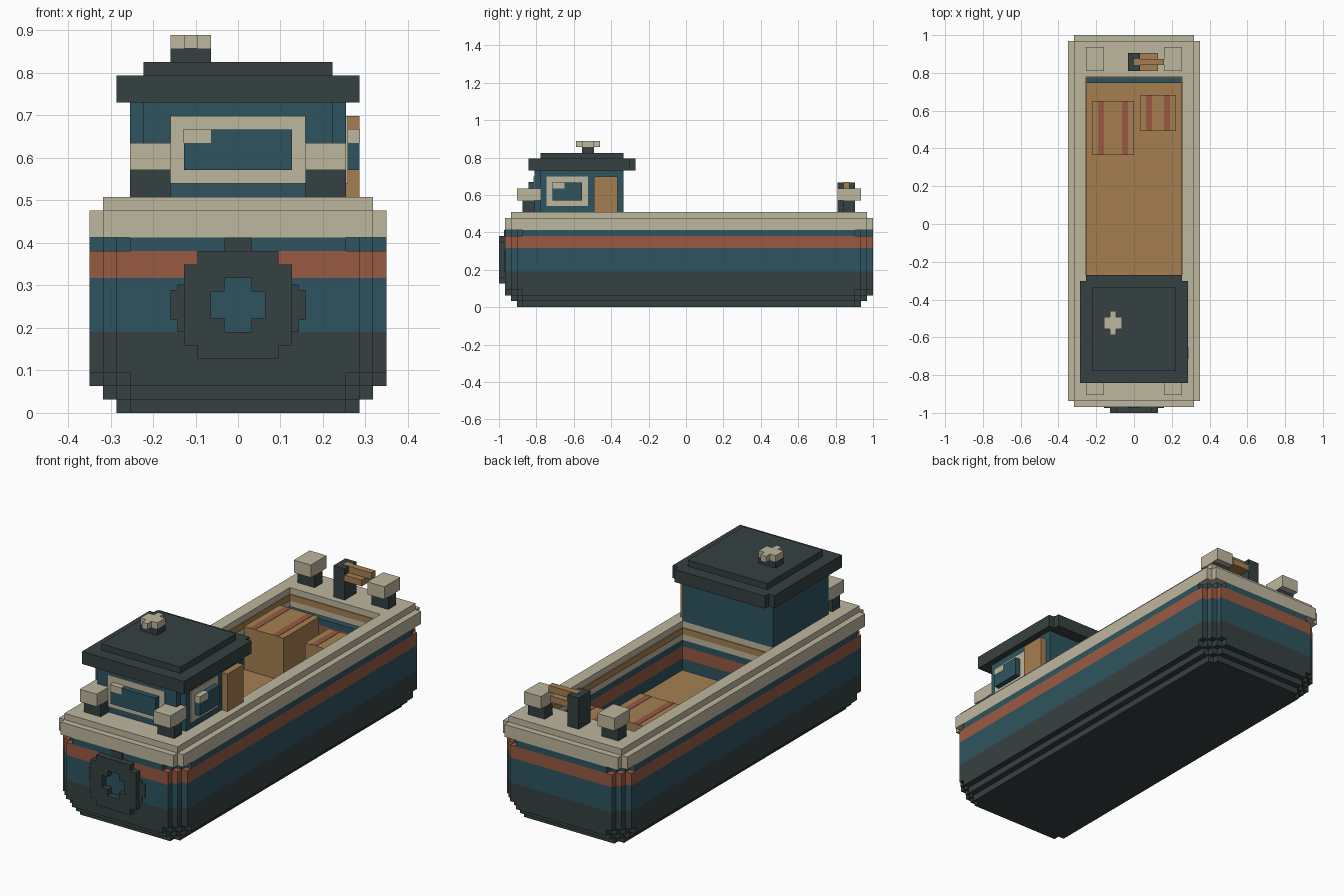
import bpy, bmesh

if "Cube" in bpy.data.objects:
    bpy.data.objects.remove(bpy.data.objects["Cube"])

V = 2 / 63   # size of one block; every dimension below is in blocks
T = 0.15     # thickness of painted plates


def material(name, rgb):
    lin = [((c / 255 + 0.055) / 1.055) ** 2.4 for c in rgb] + [1]
    m = bpy.data.materials.new(name)
    m.use_nodes = True
    m.diffuse_color = lin
    m.node_tree.nodes["Principled BSDF"].inputs["Base Color"].default_value = lin
    return m


CREAM = material("cream", (190, 183, 158))
TEAL = material("teal", (46, 84, 94))
DARK = material("charcoal", (54, 65, 65))
RED = material("rust red", (152, 90, 66))
WOOD = material("wood", (165, 127, 81))


def finish(name, bm, mat):
    bmesh.ops.recalc_face_normals(bm, faces=bm.faces)
    bmesh.ops.scale(bm, vec=(V, V, V), verts=bm.verts)
    mesh = bpy.data.meshes.new(name)
    bm.to_mesh(mesh)
    bm.free()
    mesh.materials.append(mat)
    bpy.context.collection.objects.link(bpy.data.objects.new(name, mesh))


def boxes(name, mat, *limits):
    """One object made of boxes given as (x0, x1, y0, y1, z0, z1)."""
    bm = bmesh.new()
    for x0, x1, y0, y1, z0, z1 in limits:
        for v in bmesh.ops.create_cube(bm, size=1)["verts"]:
            v.co = (x1 if v.co.x > 0 else x0,
                    y1 if v.co.y > 0 else y0,
                    z1 if v.co.z > 0 else z0)
    finish(name, bm, mat)


def stepped(y0, y1, front, back=None):
    """Plan outline whose half width grows row by row from each end."""
    def side(y, steps, d):
        pts = []
        for i, h in enumerate(steps):
            pts.append((h, y + d * i))
            if i < len(steps) - 1:
                pts.append((h, y + d * (i + 1)))
        return pts
    right = side(y0, front, 1) + side(y1, back or front, -1)[::-1]
    return right + [(-x, y) for x, y in reversed(right)]


def prism(name, mat, z0, z1, outline, hole=None):
    """Extruded plan outline, optionally with an opening."""
    bm = bmesh.new()
    if hole:
        for loop in (outline, hole):
            vs = [bm.verts.new((x, y, z0)) for x, y in loop]
            for a, b in zip(vs, vs[1:] + vs[:1]):
                bm.edges.new((a, b))
        bmesh.ops.triangle_fill(bm, use_beauty=True, edges=bm.edges[:], normal=(0, 0, 1))
    else:
        bm.faces.new([bm.verts.new((x, y, z0)) for x, y in outline])
    ext = bmesh.ops.extrude_face_region(bm, geom=bm.faces[:], use_keep_orig=True)["geom"]
    for v in ext:
        if isinstance(v, bmesh.types.BMVert):
            v.co.z = z1
    finish(name, bm, mat)


# Hull: stacked bands with rounded block corners, hollow above the hold floor
F, B = -30.5, 31.5
HOLD = stepped(-10.5, 23.5, [8])
OPENING = stepped(-10.5, 24.5, [8])
prism("hull_bottom", DARK, 0, 1, stepped(F + 2, B - 2, [8, 9]))
prism("hull_bilge_lower", DARK, 1, 2, stepped(F + 1, B - 1, [8, 9, 10]))
prism("hull_bilge_upper", DARK, 2, 3, stepped(F, B, [8, 9, 10, 11]))
MID = stepped(F, B, [9, 10, 11])
prism("hull_dark_band", DARK, 3, 6, MID)
prism("hull_teal_band", TEAL, 6, 8, MID)
prism("hull_hold_band", TEAL, 8, 10, MID, HOLD)
prism("hull_red_stripe", RED, 10, 12, MID, HOLD)
prism("hull_upper_band", TEAL, 12, 13, stepped(F, B, [8, 9, 10, 11]), HOLD)
prism("gunwale", CREAM, 13, 15, stepped(F, B, [10, 11]), OPENING)
prism("deck", CREAM, 15, 16, stepped(F + 1, B - 1, [10]), OPENING)
prism("hold_trim", WOOD, 14, 15, OPENING, stepped(-10.5 + T, 24.5 - T, [8 - T]))
boxes("hold_floor", WOOD, (-8, 8, -10.5, 23.5, 8, 8 + T))

# Cargo crates with straps over the lids
for name, x0, x1, y0, y1, z in (("large_crate", -7, 0, 11.5, 20.5, 15),
                                ("small_crate", 1, 7, 15.5, 21.5, 13)):
    boxes(name, WOOD, (x0, x1, y0, y1, 8, z))
    boxes(name + "_straps", RED, *[(x, x + 1, y0, y1, z, z + T / 3)
                                   for x in (x0 + 1, x1 - 2)])

# Cabin
prism("cabin", TEAL, 16, 23, stepped(-25.5, -10.5, [7, 8], [8]))
prism("roof", DARK, 23, 25, stepped(-26.5, -8.5, [9], [8, 9]))
prism("roof_top", DARK, 25, 26, stepped(-24.5, -10.5, [7]))
boxes("front_window_frame", CREAM, (-5, 5, -25.5 - T, -25.4, 17, 22))
boxes("front_window", TEAL, (-4, 4, -26.5, -25.5, 18, 21))
boxes("front_window_glint", CREAM, (-4 - T / 3, -2, -26.5 - T / 3, -25.6, 20, 21 + T / 3))
boxes("side_window_frame", CREAM, (7.9, 8 + T, -23.5, -16.5, 17, 22))
boxes("side_window", TEAL, (8, 9, -22.5, -17.5, 18, 21))
boxes("side_window_glint", CREAM, (8.1, 9 + T / 3, -22.5 - T / 3, -20.5, 20, 21 + T / 3))
boxes("door", WOOD, (8, 9, -15.5, -11.5, 16, 22))

# Roof lamp
boxes("lamp_stem", DARK, (-5, -2, -17.5, -15.5, 26, 27))
boxes("lamp_head", CREAM, (-5, -2, -17.5, -15.5, 27, 28),
      (-4, -3, -18.5, -17.5, 27, 28), (-4, -3, -15.5, -14.5, 27, 28))

# Four mooring bollards
for end, y in (("front", -28.5), ("rear", 25.5)):
    for label, x in (("right", -8), ("left", 5)):
        boxes(f"{end}_{label}_bollard_post", DARK, (x, x + 3, y + 1, y + 3, 16, 18))
        boxes(f"{end}_{label}_bollard_cap", CREAM, (x, x + 3, y, y + 4, 18, 20))

# Tiller on the rear deck
boxes("tiller_post", DARK, (-1, 1, 25.5, 28.5, 16, 21))
boxes("tiller_handle", WOOD, (1, 4, 25.5, 28.5, 19, 20),
      (0, 5, 26.5, 27.5, 20, 21 + T / 3))

# Bow fender: a tyre with a cross-shaped hole
tyre = [(-3, 3, 4, 5), (-4, 4, 5, 6), (-4, 4, 10, 11), (-3, 3, 11, 12)]
for s in (-1, 1):
    tyre += [(*sorted((s * a, s * b)), z0, z1)
             for a, b, z0, z1 in ((1, 4, 6, 7), (2, 4, 7, 9), (1, 4, 9, 10))]
boxes("bow_tyre", DARK, *[(x0, x1, -31.5, -30.5, z0, z1) for x0, x1, z0, z1 in tyre])
boxes("tyre_backing", DARK,
      *[(x0, x1, -30.5 - T, -30.4, z0, z1) for x0, x1, z0, z1 in
        ((-5, -4, 6.9, 9.1), (4, 5, 6.9, 9.1), (-4.5, -4, 6, 9.5),
         (4, 4.5, 6, 9.5), (-1, 1, 12, 13))])
